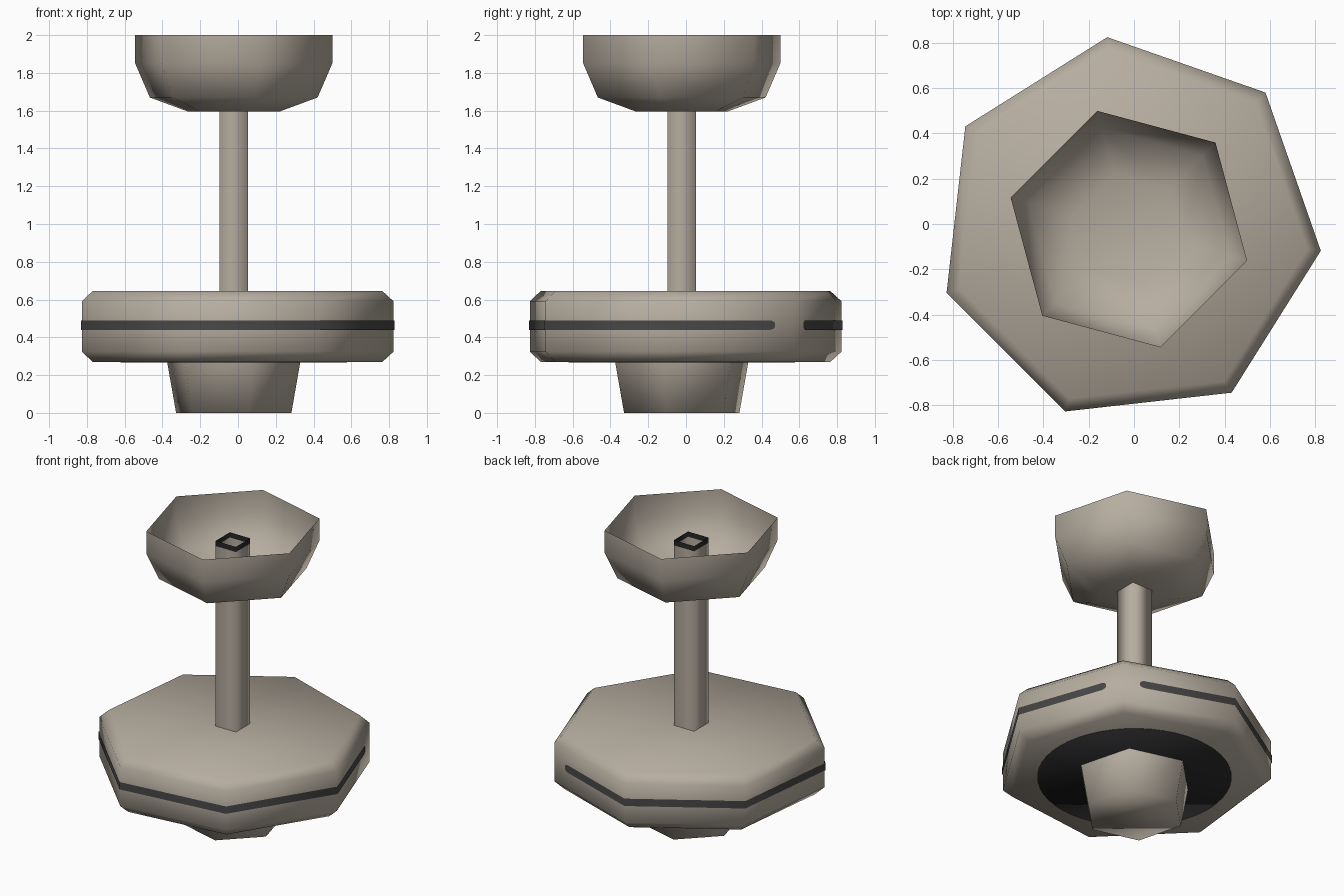
import bpy, bmesh, math

if "Cube" in bpy.data.objects:
    bpy.data.objects.remove(bpy.data.objects["Cube"])

C = -0.0226                      # shared axis of all parts (x and y)
START = math.radians(45)         # every polygon has a corner at 45 degrees


def material(name, rgb):
    m = bpy.data.materials.new(name)
    m.diffuse_color = (*rgb, 1.0)
    m.use_nodes = True
    m.node_tree.nodes["Principled BSDF"].inputs["Base Color"].default_value = m.diffuse_color
    return m


STONE = material("warm_beige", (0.47, 0.42, 0.35))
GREY = material("dark_grey", (0.065, 0.065, 0.065))
BLACK = material("near_black", (0.02, 0.02, 0.022))


def finish(name, bm, mat):
    me = bpy.data.meshes.new(name)
    bm.to_mesh(me)
    bm.free()
    me.materials.append(mat)
    for p in me.polygons:
        p.use_smooth = True
    ob = bpy.data.objects.new(name, me)
    bpy.context.collection.objects.link(ob)
    return ob


def corner(sides, r, i):
    a = START + 2 * math.pi * i / sides
    return C + r * math.cos(a), C + r * math.sin(a)


def lathe(name, sides, profile, mat, bottom=False, top=False):
    """Polygonal turned shape from (radius, z) rings listed bottom to top."""
    bm = bmesh.new()
    rings = [[bm.verts.new((*corner(sides, r, i), z)) for i in range(sides)]
             for r, z in profile]
    for lo, hi in zip(rings, rings[1:]):
        for i in range(sides):
            j = (i + 1) % sides
            bm.faces.new((lo[i], lo[j], hi[j], hi[i]))
    if bottom:
        bm.faces.new(rings[0][::-1])
    if top:
        bm.faces.new(rings[-1])
    return finish(name, bm, mat)


# Tapered foot
lathe("foot", 6, [(0.316, 0.0), (0.365, 0.27)], STONE, bottom=True)

# Seven-sided body with bevelled rims
R = 0.852
lathe("body", 7, [(R - 0.06, 0.27), (R, 0.325), (R, 0.59), (R - 0.06, 0.645)],
      STONE, bottom=True, top=True)

# Dark round plate under the body
lathe("underside_plate", 48, [(0.60, 0.266), (0.60, 0.27)], BLACK, bottom=True)

# Open square stem with a dark upper end
stem = lathe("stem", 4, [(0.108, 0.62), (0.108, 1.865), (0.108, 1.90)], STONE)
stem.data.materials.append(BLACK)
for p in stem.data.polygons:
    if p.center.z > 1.865:
        p.material_index = 1

# Thin open bowl
lathe("bowl", 6, [(0.25, 1.595), (0.46, 1.67), (0.54, 1.85), (0.54, 2.0)],
      STONE, bottom=True)

# Thin stripe round the body, broken at one corner with rounded ends
RS = R + 0.005
EDGE = 2 * RS * math.sin(math.pi / 7)
ends = [(0.118, 0.010), (0.124, 0.018), (0.142, 0.025)]   # (distance, half height)
path = [(d / EDGE, h) for d, h in ends]
path += [(i, 0.025) for i in range(1, 7)]
path += [(7 - d / EDGE, h) for d, h in reversed(ends)]
bm = bmesh.new()
cols = []
for t, h in path:
    i = min(int(t), 6)
    f = t - i
    (x0, y0), (x1, y1) = corner(7, RS, i), corner(7, RS, i + 1)
    x, y = x0 + (x1 - x0) * f, y0 + (y1 - y0) * f
    cols.append([bm.verts.new((x, y, 0.465 + s * h)) for s in (-1, 1)])
for a, b in zip(cols, cols[1:]):
    bm.faces.new((a[0], b[0], b[1], a[1]))
finish("body_stripe", bm, GREY)
